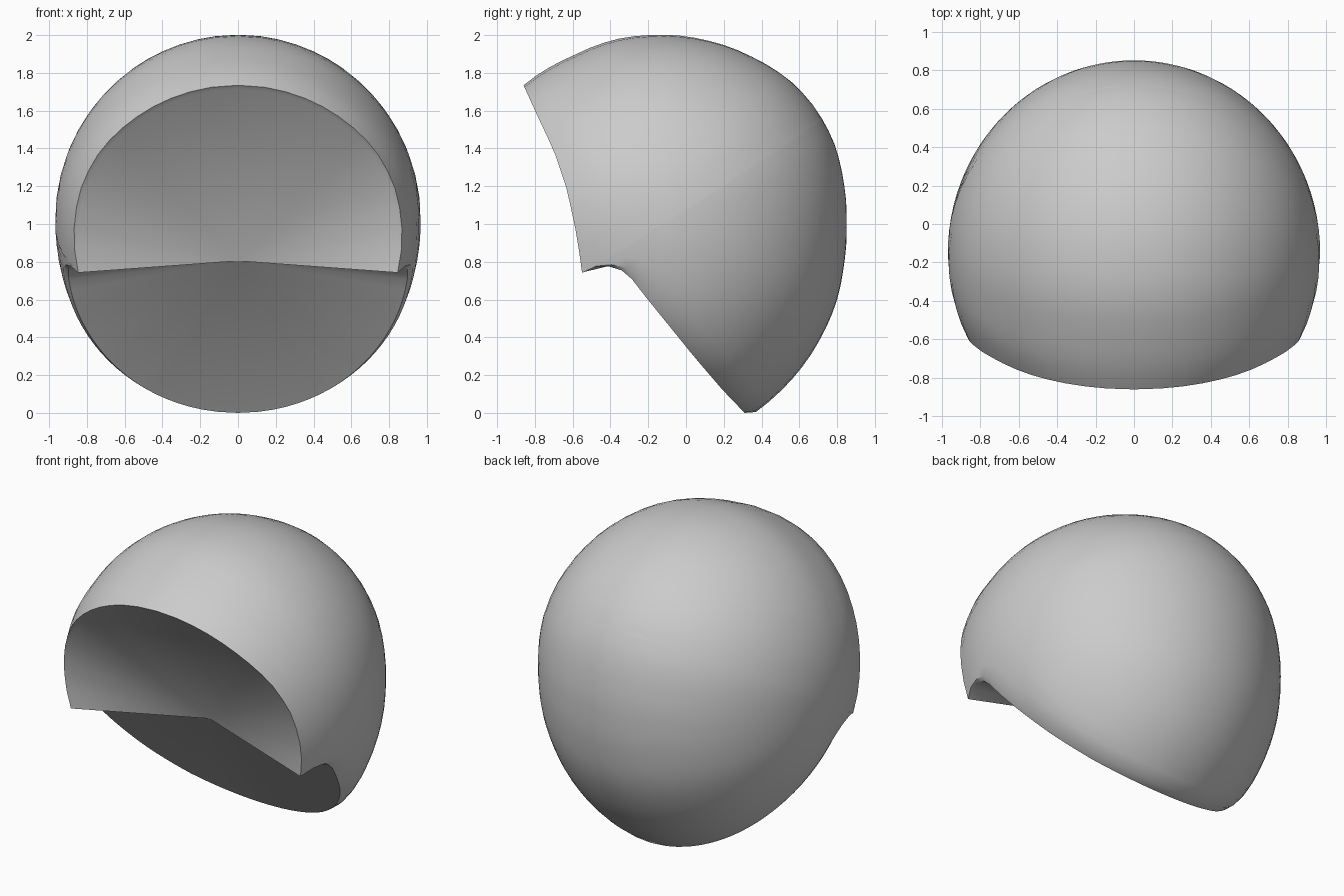
import bpy, bmesh, math
from mathutils import Vector

if "Cube" in bpy.data.objects:
    bpy.data.objects.remove(bpy.data.objects["Cube"])

CY, CZ, HALF_W = -0.15, 1.02, 0.968     # centre of the rounded shell and its half width
CENTRE = Vector((0, CY, CZ))

# Centre-line profile (y, z), from the brow over the back to the nape, then the open front
PROFILE = [(-.86, 1.735), (-.6, 1.89), (-.34, 1.985), (-.2, 2.0), (.1, 1.975), (.35, 1.885),
           (.55, 1.76), (.68, 1.62), (.78, 1.44), (.835, 1.22), (.85, 1.0), (.835, .78),
           (.8, .6), (.72, .41), (.62, .25), (.5, .115), (.37, .005),
           (.0, -.06), (-.35, .02), (-.85, .3), (-1.13, .9)]
RADII = sorted((math.atan2(z - CZ, y - CY), math.hypot(y - CY, z - CZ)) for y, z in PROFILE)

# Rim seen from the side (y, z): face opening, then ear notch and neck line
FACE = [(-.86, 1.735), (-.785, 1.57), (-.7, 1.39), (-.635, 1.2), (-.59, 1.0), (-.565, .85), (-.55, .742)]
NECK = [(-.55, .742), (-.5, .77), (-.45, .785), (-.38, .785), (-.32, .772), (-.26, .735), (-.2, .675),
        (-.05, .49), (.1, .305), (.25, .13), (.37, .005)]


def radius(a):
    """Profile radius at an angle about the x axis."""
    pts = [(RADII[-1][0] - math.tau, RADII[-1][1])] + RADII + [(RADII[0][0] + math.tau, RADII[0][1])]
    for (a0, r0), (a1, r1) in zip(pts, pts[1:]):
        if a0 <= a <= a1:
            return r0 + (r1 - r0) * (a - a0) / (a1 - a0)
    return 1.0


def on_shell(d):
    """Point where a ray from the centre meets the shell."""
    r = math.hypot(d.y, d.z)
    k = math.sqrt((d.x / HALF_W) ** 2 + (r / radius(math.atan2(d.z, d.y))) ** 2)
    return CENTRE + d / k


def along(path, t):
    """Point at fraction t of a polyline's length."""
    pts = [Vector(p) for p in path]
    lens = [(b - a).length for a, b in zip(pts, pts[1:])]
    s = t * sum(lens)
    for a, b, l in zip(pts, pts[1:], lens):
        if s <= l + 1e-6:
            return a.lerp(b, min(s / l, 1))
        s -= l
    return pts[-1]


def rim_point(p):
    y, z = p
    r = math.hypot(y - CY, z - CZ) / radius(math.atan2(z - CZ, y - CY))
    return Vector((HALF_W * math.sqrt(max(0, 1 - r * r)), y, z))


# Half rim: samples crowd towards the centre line, where the rim runs sideways
N1, N2 = 14, 24
half = [(rim_point(along(FACE, (i / N1) ** 1.7)), 0.0) for i in range(N1)]
half += [(rim_point(along(NECK, 1 - (1 - i / N2) ** 1.6)), min(1, .15 + i / 6)) for i in range(N2 + 1)]
half[0][0].x = half[-1][0].x = 0


def inner(p, w):
    """Inner lip edge: slightly smaller, pushed out of the neck opening by w."""
    return CENTRE + (p - CENTRE) * .972 + Vector((0, -.045, -.033)) * w


def mirrored(pts):
    return pts + [Vector((-p.x, p.y, p.z)) for p in reversed(pts[1:-1])]


outer_rim = mirrored([p for p, w in half])
inner_rim = mirrored([inner(p, w) for p, w in half])

bm = bmesh.new()
n = len(outer_rim)


def bridge(a, b):
    for i in range(n):
        j = (i + 1) % n
        bm.faces.new((a[i], a[j], b[j], b[i]))


def fan(tip, ring):
    v = bm.verts.new(tip)
    for i in range(n):
        bm.faces.new((v, ring[i], ring[(i + 1) % n]))


# Outer shell: rings spreading from the back of the head to the rim
back = Vector((0, .85, .53)).normalized()
RINGS = 22
prev = None
for k in range(1, RINGS + 1):
    ring = []
    for p in outer_rim:
        d = (p - CENTRE).normalized()
        ring.append(bm.verts.new(p if k == RINGS else on_shell(back.slerp(d, k / RINGS))))
    if prev:
        bridge(prev, ring)
    else:
        fan(on_shell(back), ring)
    prev = ring

# Lip round the opening, then the hollow closed by a shallow fan
lip = [bm.verts.new(p) for p in inner_rim]
bridge(prev, lip)
fan((0, -.3, .805), lip)

bmesh.ops.recalc_face_normals(bm, faces=bm.faces)
low = min(v.co.z for v in bm.verts)
bmesh.ops.translate(bm, verts=bm.verts, vec=(0, 0, -low))

mesh = bpy.data.meshes.new("helmet_shell")
bm.to_mesh(mesh)
bm.free()
shell = bpy.data.objects.new("helmet_shell", mesh)
bpy.context.collection.objects.link(shell)

grey = bpy.data.materials.new("light_grey")
grey.diffuse_color = (.6, .6, .6, 1)
grey.use_nodes = True
grey.node_tree.nodes["Principled BSDF"].inputs["Base Color"].default_value = grey.diffuse_color
mesh.materials.append(grey)

bpy.context.view_layer.objects.active = shell
shell.select_set(True)
bpy.ops.object.shade_smooth_by_angle(angle=math.radians(35))
